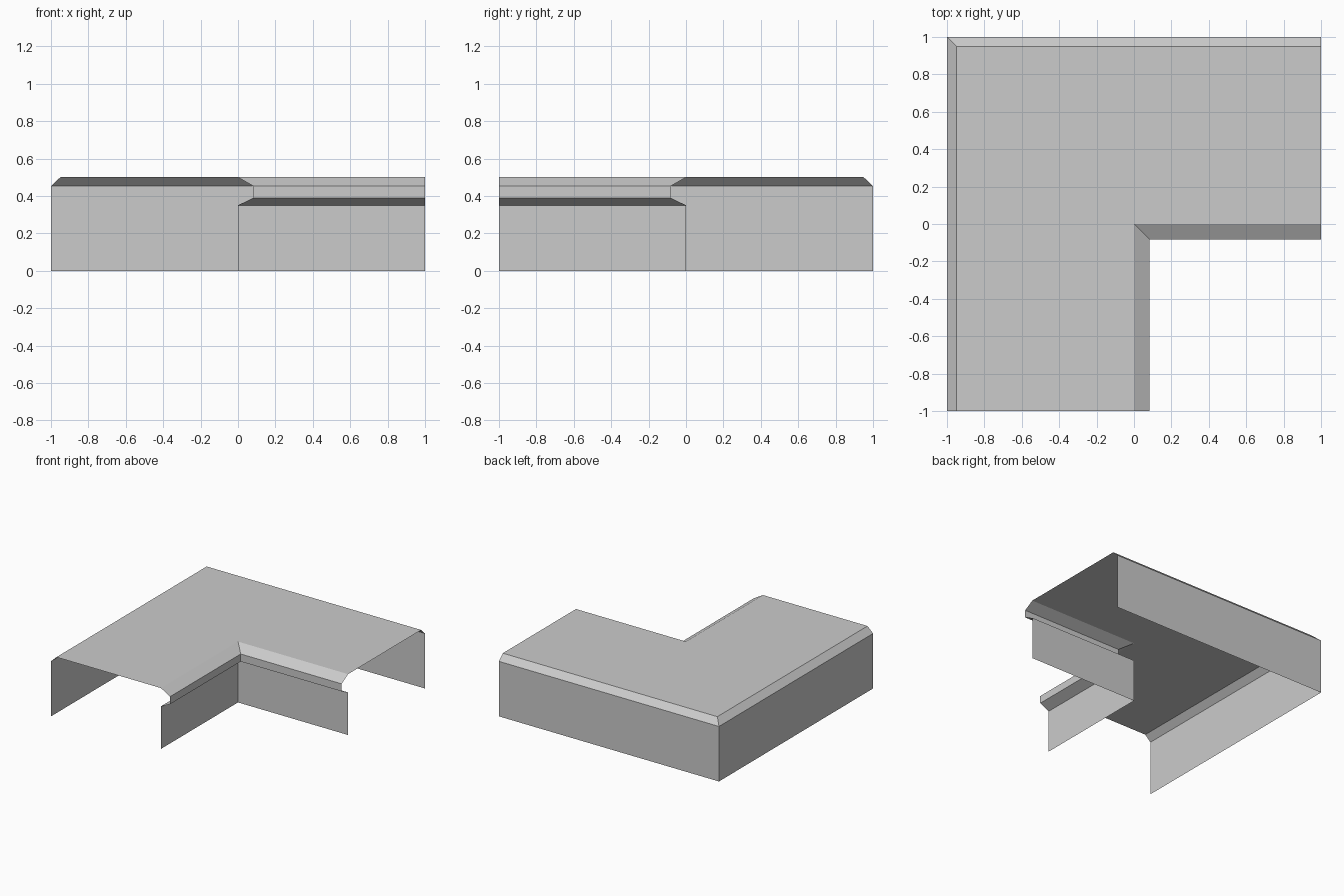
import bpy
import bmesh

if "Cube" in bpy.data.objects:
    bpy.data.objects.remove(bpy.data.objects["Cube"])

grey = bpy.data.materials.new("light grey")
grey.diffuse_color = (0.6, 0.6, 0.6, 1)
grey.use_nodes = True
grey.node_tree.nodes["Principled BSDF"].inputs["Base Color"].default_value = grey.diffuse_color


def corner_strip(name, profile):
    """Sweep an open (offset, height) profile along an L path with a mitred corner."""
    bm = bmesh.new()
    rows = [[bm.verts.new(p) for p in ((d, -1, z), (d, -d, z), (1, -d, z))]
            for d, z in profile]
    for low, high in zip(rows, rows[1:]):
        for i in range(2):
            bm.faces.new((low[i], high[i], high[i + 1], low[i + 1]))
    bm.normal_update()
    mesh = bpy.data.meshes.new(name)
    bm.to_mesh(mesh)
    bm.free()
    mesh.materials.append(grey)
    obj = bpy.data.objects.new(name, mesh)
    bpy.context.collection.objects.link(obj)
    return obj


# Outer wall, chamfer, flat top, overhanging lip and inner wall as one thin shell
corner_strip("corner_wall_shell", [
    (-1, 0), (-1, 0.452), (-0.95, 0.5),
    (0, 0.5), (0.083, 0.452), (0.083, 0.39),
    (0, 0.35), (0, 0),
])
